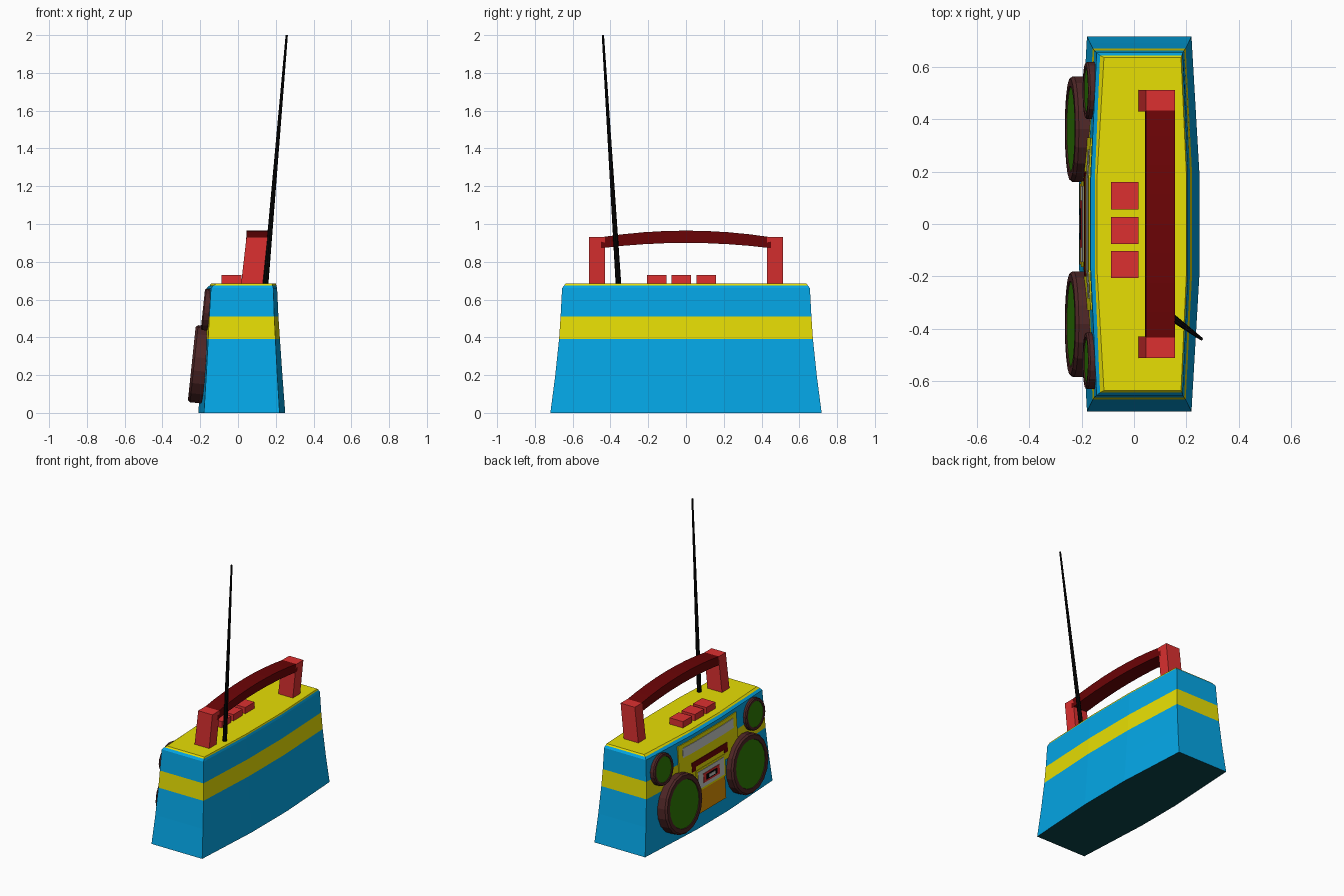
import bpy, bmesh, math
from mathutils import Matrix, Vector

if "Cube" in bpy.data.objects:
    bpy.data.objects.remove(bpy.data.objects["Cube"])

def mat(name, hexcol):
    def lin(c):
        c /= 255
        return c / 12.92 if c <= 0.04045 else ((c + 0.055) / 1.055) ** 2.4
    m = bpy.data.materials.new(name)
    m.diffuse_color = (*[lin((hexcol >> s) & 255) for s in (16, 8, 0)], 1)
    m.use_nodes = True
    m.node_tree.nodes["Principled BSDF"].inputs["Base Color"].default_value = m.diffuse_color
    return m

BLUE = mat("blue", 0x04A8E8)
YELLOW = mat("yellow", 0xE9E004)
RED = mat("red", 0xDC3030)
DARKRED = mat("dark_red", 0x6C0406)
BROWN = mat("brown", 0x4E2626)
GREEN = mat("green", 0x2F7C04)
BLACK = mat("black", 0x060606)
GREY = mat("grey", 0xC8CCC8)
ORANGE = mat("orange", 0xDC9204)
TEAL = mat("dark_teal", 0x0A444C)

def finish(name, bm, *mats):
    bmesh.ops.recalc_face_normals(bm, faces=bm.faces[:])
    me = bpy.data.meshes.new(name)
    bm.to_mesh(me)
    bm.free()
    for m in mats:
        me.materials.append(m)
    ob = bpy.data.objects.new(name, me)
    bpy.context.collection.objects.link(ob)
    return ob

def loft(name, rings, *mats):
    """Closed solid through a list of equal-length point rings."""
    bm = bmesh.new()
    vs = [[bm.verts.new(p) for p in r] for r in rings]
    n = len(vs[0])
    for a, b in zip(vs, vs[1:]):
        for i in range(n):
            bm.faces.new((a[i], a[(i + 1) % n], b[(i + 1) % n], b[i]))
    bm.faces.new(vs[0])
    bm.faces.new(vs[-1])
    return finish(name, bm, *mats)

def rect(x0, x1, y0, y1, z):
    return [(x0, y0, z), (x1, y0, z), (x1, y1, z), (x0, y1, z)]

# Body: flared rings (z, half length, front corner x, front middle x, back corner x, back middle x)
RINGS = [(0.0, .718, -.180, -.210, .220, .250),
         (0.2, .692, -.168, -.197, .208, .235),
         (.39, .672, -.158, -.185, .198, .222),
         (.51, .664, -.152, -.177, .192, .214),
         (.66, .656, -.143, -.166, .187, .207),
         (.675, .645, -.130, -.150, .183, .203),
         (.685, .637, -.115, -.142, .180, .200)]
rings = [[(xf, h, z), (xm, .17, z), (xm, -.17, z), (xf, -h, z),
          (xb, -h, z), (xbm, -.2, z), (xbm, .2, z), (xb, h, z)]
         for z, h, xf, xm, xb, xbm in RINGS]
body = loft("body", rings, BLUE, YELLOW, TEAL)
for p in body.data.polygons:      # stripe band and top yellow, underside dark
    if .39 < p.center.z < .51 or p.center.z > .676:
        p.material_index = 1
    elif p.normal.z < -.9:
        p.material_index = 2

def front_x(y, z):
    """x of the speaker-side wall at y, z."""
    for a, b in zip(RINGS, RINGS[1:]):
        if z <= b[0]:
            t = (z - a[0]) / (b[0] - a[0])
            h, xf, xm = (a[i] + (b[i] - a[i]) * t for i in (1, 2, 3))
            s = max(0, (abs(y) - .17) / (h - .17))
            return xm + (xf - xm) * s

# Thin plates that follow the speaker-side wall
def plate(name, y0, y1, z0, z1, level, m):
    ys = sorted({y0, y1} | {y for y in (-.17, .17) if y0 < y < y1})
    zs = sorted({z0, z1} | {z for z in (.2, .39, .51) if z0 < z < z1})
    bm = bmesh.new()
    g = [[bm.verts.new((front_x(y, z) - level * .003, y, z)) for y in ys] for z in zs]
    for a, b in zip(g, g[1:]):
        for i in range(len(ys) - 1):
            bm.faces.new((a[i], a[i + 1], b[i + 1], b[i]))
    ob = finish(name, bm, m)
    s = ob.modifiers.new("thickness", 'SOLIDIFY')
    s.thickness, s.offset = .006, 0

plate("control_panel", -.33, .33, .36, .635, 1, YELLOW)
plate("lower_panel", -.155, .155, .1, .36, 1, ORANGE)
plate("tuner_display", -.285, .285, .542, .608, 2, GREY)
plate("button_strip", -.2, .2, .435, .475, 2, DARKRED)
for s in (-1, 1):
    a, b = sorted((s * .2, s * .16))
    plate("strip_end", a, b, .41, .435, 2, DARKRED)
plate("tape_door_frame", -.165, .165, .255, .405, 2, YELLOW)
plate("tape_door", -.145, .145, .27, .39, 3, GREY)
plate("tape_label", -.09, .09, .298, .362, 4, RED)
plate("tape_window", -.06, .06, .312, .348, 5, BLACK)
plate("tape_reels", -.035, .035, .32, .34, 6, GREY)

# Speakers: lathed rim with a grille disc
def speaker(name, centre, r, depth, seg=18):
    prof = [(r, -.02), (r, depth * .8), (r * .95, depth), (r * .81, depth), (r * .8, depth - .005)]
    rs = [[(q * math.cos(2 * math.pi * i / seg), q * math.sin(2 * math.pi * i / seg), d)
           for i in range(seg)] for q, d in prof]
    ob = loft(name, rs, BROWN, GREEN)
    ob.data.polygons[len(ob.data.polygons) - 1].material_index = 1
    ob.data.transform(Matrix.Translation(centre) @ Matrix.Rotation(math.radians(-84), 4, 'Y'))

for s, side in ((1, "left"), (-1, "right")):
    speaker(side + "_woofer", (-.183, s * .373 - .01, .255), .205, .062)
    speaker(side + "_tweeter", (-.15, s * .517 - .006, .545), .11, .036)
    # Handle posts lean back
    a, b = sorted((s * .43, s * .513))
    loft(side + "_handle_post", [rect(.015, .13, a, b, .67), rect(.045, .157, a, b, .932)], RED)

# Handle bar: shallow arch
bar = []
for i in range(9):
    y = -.45 + .9 * i / 8
    k = 1 - (y / .45) ** 2
    t, u = .93 + .035 * k, .872 + .028 * k
    bar.append([(.042, y, u), (.152, y, u), (.156, y, t), (.046, y, t)])
loft("handle_bar", bar, DARKRED)

# Top buttons
for y in (.108, -.025, -.155):
    loft("top_button", [rect(-.088, .018, y - .052, y + .052, z) for z in (.675, .73)], RED)

# Antenna
def disc(c, r, n=8):
    return [(c[0] + r * math.cos(2 * math.pi * i / n), c[1] + r * math.sin(2 * math.pi * i / n), c[2])
            for i in range(n)]
loft("antenna", [disc((.145, -.357, .67), .015), disc((.258, -.44, 2.0), .006)], BLACK)
